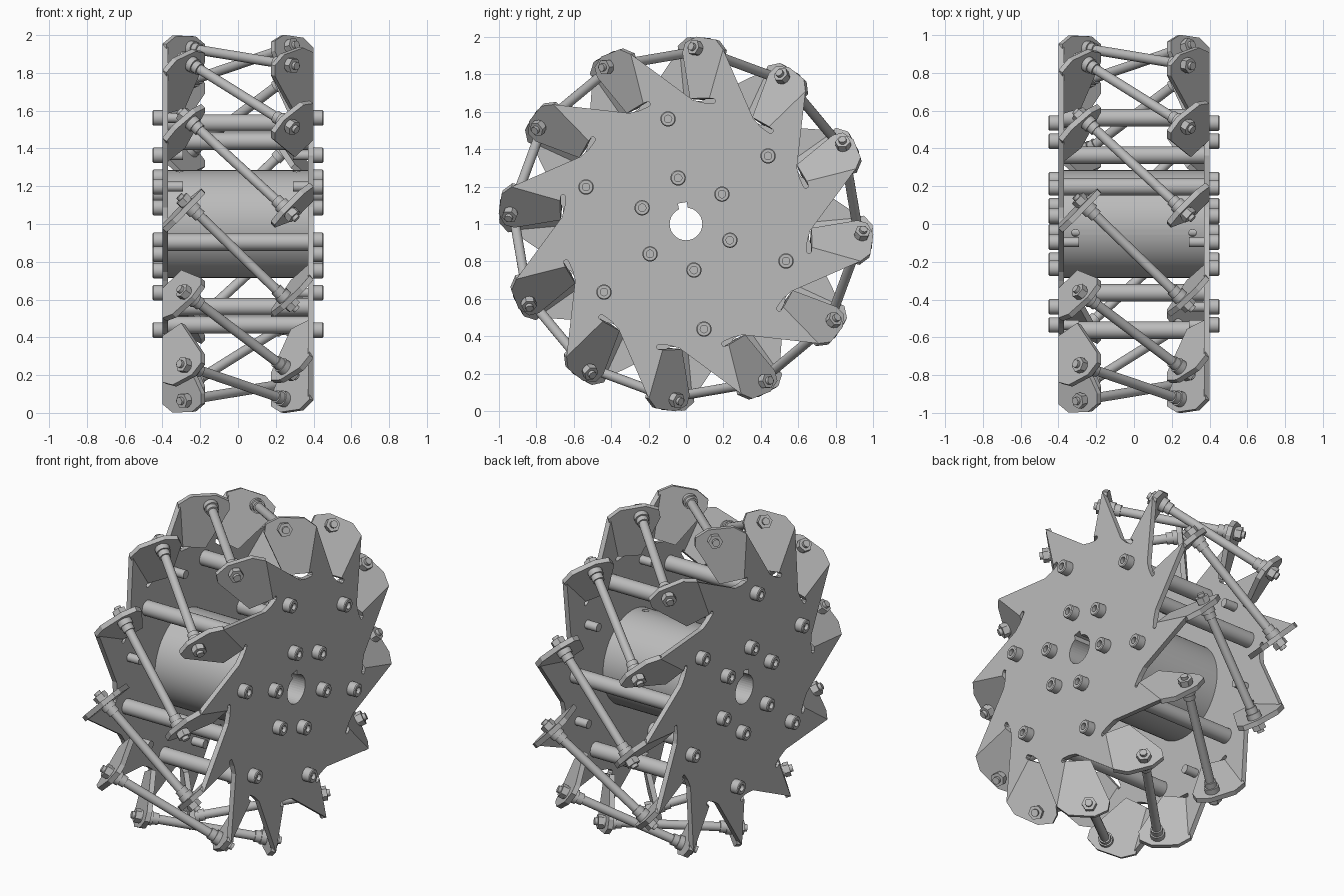
import bpy, bmesh
from math import cos, sin, radians, pi
from mathutils import Matrix, Vector

cube = bpy.data.objects.get("Cube")
if cube:
    bpy.data.objects.remove(cube)

# One bare metal colour
steel = bpy.data.materials.new("grey_steel")
steel.use_nodes = True
GREY = (0.5, 0.5, 0.5, 1)
steel.diffuse_color = GREY
steel.node_tree.nodes["Principled BSDF"].inputs["Base Color"].default_value = GREY

SKEW = 9.7                       # angle of the axis that swaps the two sides
FACE, THICK = 0.40, 0.03         # outer face and thickness of the plates
LIFT = Matrix.Translation((0, 0, 1))
FLIP = Matrix.Rotation(pi, 4, Vector((0, cos(radians(SKEW)), sin(radians(SKEW)))))
SIDES = {"left": Matrix.Identity(4), "right": FLIP}


def polar(r, deg, x=0.0):
    a = radians(deg)
    return Vector((x, r * cos(a), r * sin(a)))


def finish(bm, name, matrix=None, smooth=True):
    bmesh.ops.recalc_face_normals(bm, faces=bm.faces)
    me = bpy.data.meshes.new(name)
    bm.transform(LIFT @ (matrix or Matrix.Identity(4)))
    bm.to_mesh(me)
    bm.free()
    me.materials.append(steel)
    ob = bpy.data.objects.new(name, me)
    bpy.context.collection.objects.link(ob)
    if smooth:
        bpy.ops.object.select_all(action='DESELECT')
        ob.select_set(True)
        bpy.context.view_layer.objects.active = ob
        bpy.ops.object.shade_smooth_by_angle(angle=radians(35))
    return ob


def prism(bm, points, offset):
    a = [bm.verts.new(p) for p in points]
    b = [bm.verts.new(p + offset) for p in points]
    bm.faces.new(a)
    bm.faces.new(b[::-1])
    for i in range(len(a)):
        j = (i + 1) % len(a)
        bm.faces.new((a[i], b[i], b[j], a[j]))


def lathe(bm, profile, segs, matrix):
    """Turn (radius, height) points about local z; ends lie on the axis."""
    rings = []
    for r, h in profile:
        n = segs if r > 0 else 1
        rings.append([bm.verts.new(matrix @ Vector((r * cos(2 * pi * i / segs),
                      r * sin(2 * pi * i / segs), h))) for i in range(n)])
    for p, q in zip(rings, rings[1:]):
        for i in range(segs):
            j = (i + 1) % segs
            if len(p) == 1:
                bm.faces.new((p[0], q[i], q[j]))
            elif len(q) == 1:
                bm.faces.new((p[i], p[j], q[0]))
            else:
                bm.faces.new((p[i], p[j], q[j], q[i]))


def rod(r, lo, hi):
    return [(0, lo), (r, lo), (r, hi), (0, hi)]


def along(direction, origin=(0, 0, 0)):
    return Matrix.Translation(origin) @ direction.to_track_quat('Z', 'Y').to_matrix().to_4x4()


AXLE = along(Vector((1, 0, 0)))


def cut(target, bm):
    cutter = finish(bm, "cutter", smooth=False)
    cutter.hide_render = True
    mod = target.modifiers.new("cut", 'BOOLEAN')
    mod.operation, mod.solver, mod.object = 'DIFFERENCE', 'EXACT', cutter
    bpy.ops.object.select_all(action='DESELECT')
    target.select_set(True)
    bpy.context.view_layer.objects.active = target
    bpy.ops.object.modifier_apply(modifier=mod.name)
    bpy.data.objects.remove(cutter)


def cut_bore(target):
    # round shaft hole, then a keyway
    bm = bmesh.new()
    lathe(bm, rod(0.087, -0.6, 0.6), 40, AXLE)
    cut(target, bm)
    bm = bmesh.new()
    up = polar(1, 90 + SKEW)
    side = polar(0.024, SKEW)
    start = Vector((-0.6, 0, 0)) + up * 0.03
    prism(bm, [start - side, start + side, start + side + up * 0.085,
               start - side + up * 0.085], Vector((1.2, 0, 0)))
    cut(target, bm)


# Side plates: a star of twelve spikes, each with a relief slot at its bend
SPIKE, ROOT = (0.955, -12), (0.685, -10.5)
SPOKE = [(0.69, -30), SPIKE, ROOT, (0.686, -12.7), (0.680, -13.3), (0.668, -13.4),
         (0.660, -12.7), (0.655, -8), (0.665, -3)]
# Fin outline: distance along the bend, distance across the fin
FIN = [(0, 0), (0.27, 0), (0.31, 0.075), (0.297, 0.22), (0.25, 0.29), (0.195, 0.29),
       (-0.03, 0.14)]

for side, turn in SIDES.items():
    bm = bmesh.new()
    prism(bm, [polar(r, a + 30 * k, FACE) for k in range(12) for r, a in SPOKE],
          Vector((-THICK, 0, 0)))
    plate = finish(bm, "side_plate_" + side, turn, smooth=False)
    cut_bore(plate)

    bm = bmesh.new()
    for k in range(12):
        root = polar(ROOT[0], ROOT[1] + 30 * k, FACE)
        bend = (polar(SPIKE[0], SPIKE[1] + 30 * k, FACE) - root).normalized()
        out = Vector((1, 0, 0))
        across = (out.cross(bend) - out).normalized()
        normal = (out.cross(bend) + out).normalized()
        prism(bm, [root + bend * s + across * w for s, w in FIN], normal * -THICK)
    finish(bm, "bent_fins_" + side, turn, smooth=False)

    # Socket screws in two rings, shanks showing inside
    screw = [(0, 0.43), (0.02, 0.43), (0.02, 0.452), (0.036, 0.452), (0.041, 0.447),
             (0.041, FACE), (0.026, FACE), (0.026, 0.29), (0, 0.29)]
    bm = bmesh.new()
    for ring in (0.25, 0.57):
        for k in range(6):
            lathe(bm, screw, 24, Matrix.Translation(polar(ring, 60 * k + 30 + SKEW)) @ AXLE)
    finish(bm, "socket_screws_" + side, turn)

# Central hub with bore and small set screw holes
bm = bmesh.new()
lathe(bm, rod(0.285, -0.372, 0.372), 64, AXLE)
hub = finish(bm, "hub")
cut_bore(hub)
for x in (-0.31, 0.31):
    bm = bmesh.new()
    lathe(bm, rod(0.02, 0.2, 0.4), 16, along(polar(1, 90 + SKEW), (x, 0, 0)))
    cut(hub, bm)

# Spacer bars between the plates
bm = bmesh.new()
for k in range(6):
    lathe(bm, rod(0.046, -0.372, 0.372), 24,
          Matrix.Translation(polar(0.57, 60 * k + SKEW)) @ AXLE)
finish(bm, "spacer_bars")

# Slanted roller axles with collars, nuts and stud tips
axles, nuts = bmesh.new(), bmesh.new()
for k in range(12):
    a = polar(0.936, 30 * k - 4.4, 0.262)
    b = FLIP @ polar(0.936, 2 * SKEW + 4.4 - (30 * k - 4.4 - 31.8) - 4.4, 0.262)
    half = (a - b).length / 2
    place = along((a - b).normalized(), (a + b) / 2)
    end = [(0.026, half - 0.085), (0.034, half - 0.085), (0.034, half - 0.05),
           (0.042, half - 0.05), (0.042, half - 0.012), (0.021, half - 0.012),
           (0.021, half + 0.07), (0, half + 0.07)]
    lathe(axles, [(r, -h) for r, h in reversed(end)] + end, 20, place)
    for s in (1, -1):
        lathe(nuts, rod(0.036, s * (half + 0.008), s * (half + 0.022)), 20, place)
        lathe(nuts, rod(0.042, s * (half + 0.02), s * (half + 0.052)), 6, place)
finish(axles, "roller_axles")
finish(nuts, "axle_nuts")
